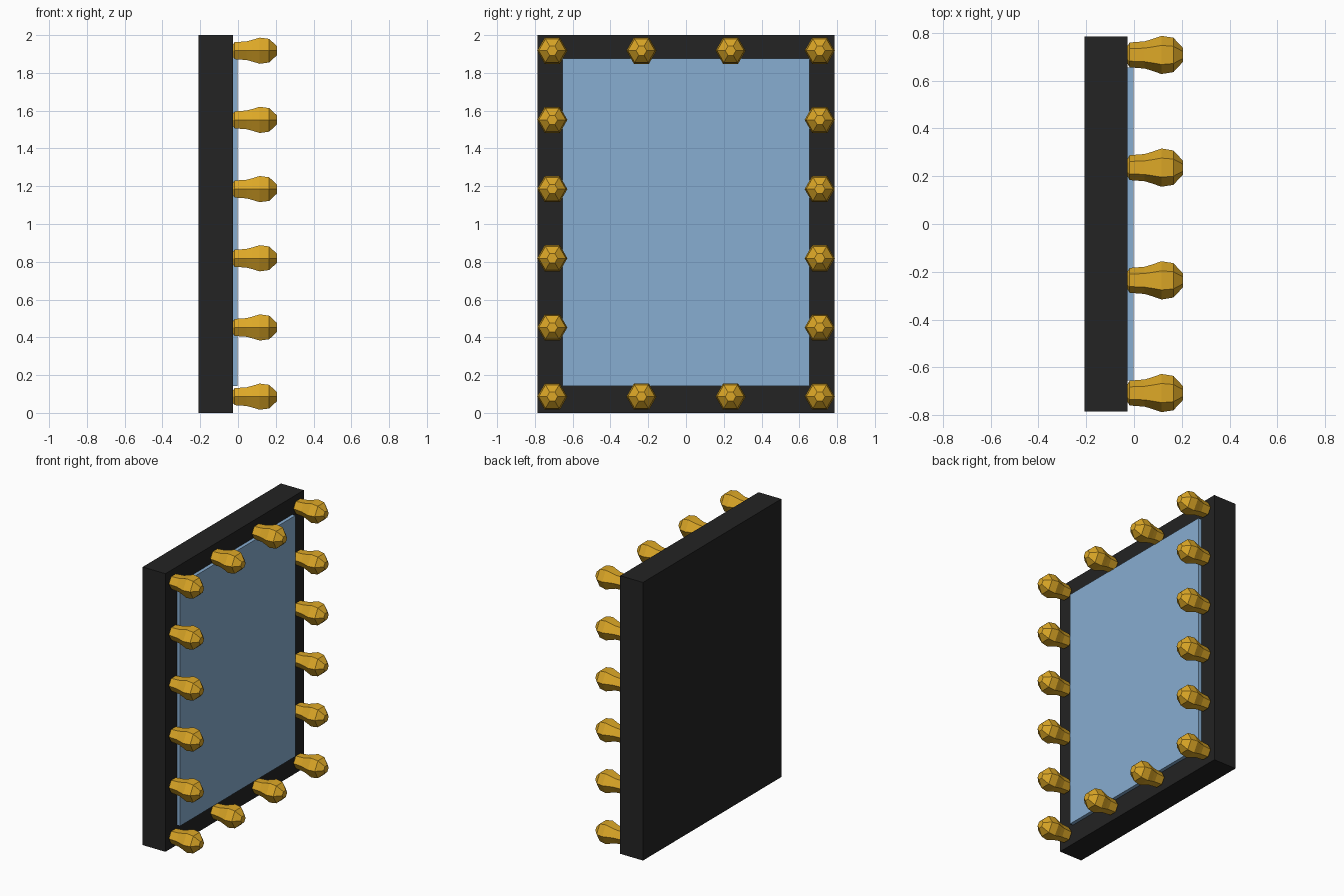
import bpy, bmesh, math

if "Cube" in bpy.data.objects:
    bpy.data.objects.remove(bpy.data.objects["Cube"])


def material(name, color):
    m = bpy.data.materials.new(name)
    m.diffuse_color = (*color, 1)
    m.use_nodes = True
    m.node_tree.nodes["Principled BSDF"].inputs["Base Color"].default_value = m.diffuse_color
    return m


black = material("black", (0.017, 0.017, 0.017))
blue = material("mirror blue", (0.242, 0.418, 0.638))
gold = material("bulb gold", (0.72, 0.39, 0.02))


def box(name, lo, hi, mat):
    bpy.ops.mesh.primitive_cube_add(size=1, location=[(a + b) / 2 for a, b in zip(lo, hi)])
    ob = bpy.context.object
    ob.name = name
    ob.scale = [b - a for a, b in zip(lo, hi)]
    bpy.ops.object.transform_apply(location=False, rotation=False, scale=True)
    ob.data.materials.append(mat)
    return ob


# Backing board and mirror pane
box("frame", (-0.208, -0.786, 0), (-0.027, 0.786, 2), black)
box("mirror_pane", (-0.03, -0.655, 0.142), (-0.002, 0.655, 1.875), blue)

# Six-sided bulb: (distance along x, radius)
PROFILE = [(-0.028, 0.036), (-0.018, 0.052), (0.045, 0.057), (0.075, 0.066),
           (0.115, 0.08), (0.165, 0.072), (0.206, 0.028)]
bm = bmesh.new()
rings = [[bm.verts.new((x, r * math.cos(i * math.pi / 3), r * math.sin(i * math.pi / 3)))
          for i in range(6)] for x, r in PROFILE]
for a, b in zip(rings, rings[1:]):
    for i in range(6):
        j = (i + 1) % 6
        bm.faces.new((a[i], a[j], b[j], b[i]))
bm.faces.new(rings[0])
bm.faces.new(rings[-1])
bmesh.ops.recalc_face_normals(bm, faces=bm.faces)
bulb_mesh = bpy.data.meshes.new("bulb")
bm.to_mesh(bulb_mesh)
bm.free()
bulb_mesh.materials.append(gold)

# Bulbs around the border: four columns by six rows, outer ones only
for col in range(4):
    for row in range(6):
        if col in (0, 3) or row in (0, 5):
            ob = bpy.data.objects.new(f"bulb_{col}_{row}", bulb_mesh)
            ob.location = (0, -0.708 + col * 0.472, 0.086 + row * 0.3663)
            bpy.context.collection.objects.link(ob)
